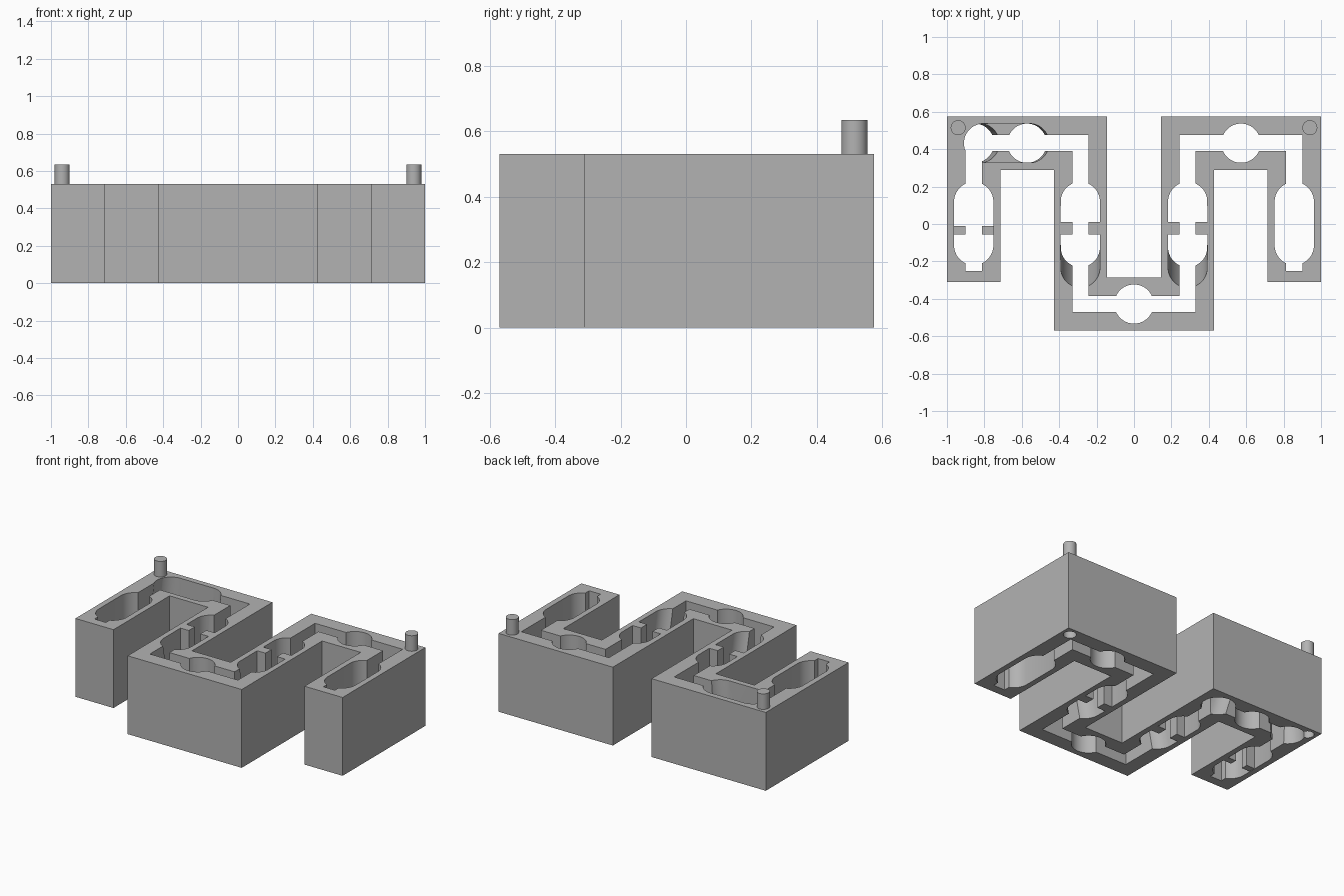
import bpy, bmesh, math

cube = bpy.data.objects.get("Cube")
if cube:
    bpy.data.objects.remove(cube, do_unlink=True)

H = 0.53        # block height
R = 0.105       # pocket radius
W = 0.043       # half width of the channel
LEG, INNER, BACK, FRONT = 0.857, 0.287, 0.432, -0.428   # channel centre lines
LOW, TOP = -0.05, H + 0.05

grey = bpy.data.materials.new("plain grey")
grey.use_nodes = True
grey.diffuse_color = (0.45, 0.45, 0.45, 1)
grey.node_tree.nodes["Principled BSDF"].inputs["Base Color"].default_value = (0.45, 0.45, 0.45, 1)


def make_object(name, bm):
    bmesh.ops.recalc_face_normals(bm, faces=bm.faces)
    mesh = bpy.data.meshes.new(name)
    bm.to_mesh(mesh)
    bm.free()
    obj = bpy.data.objects.new(name, mesh)
    bpy.context.collection.objects.link(obj)
    mesh.materials.append(grey)
    return obj


def prism(name, outline, z0, z1):
    bm = bmesh.new()
    face = bm.faces.new([bm.verts.new((x, y, z0)) for x, y in outline])
    ext = bmesh.ops.extrude_face_region(bm, geom=[face])
    verts = [v for v in ext["geom"] if isinstance(v, bmesh.types.BMVert)]
    bmesh.ops.translate(bm, verts=verts, vec=(0, 0, z1 - z0))
    return make_object(name, bm)


def box(name, x0, x1, y0, y1, z0, z1):
    return prism(name, [(x0, y0), (x1, y0), (x1, y1), (x0, y1)], z0, z1)


def ring(x, y, z, r=R, n=32):
    return [(x + r * math.cos(a), y + r * math.sin(a), z)
            for a in (math.tau * (i + 0.5) / n for i in range(n))]


def hull(name, points):
    bm = bmesh.new()
    for p in points:
        bm.verts.new(p)
    res = bmesh.ops.convex_hull(bm, input=bm.verts)
    loose = {v for v in res["geom_interior"] + res["geom_unused"] if isinstance(v, bmesh.types.BMVert)}
    bmesh.ops.delete(bm, geom=list(loose), context="VERTS")
    bmesh.ops.dissolve_limit(bm, angle_limit=0.01, verts=bm.verts, edges=bm.edges)
    return make_object(name, bm)


def combine(target, tool, operation="DIFFERENCE"):
    mod = target.modifiers.new("cut", "BOOLEAN")
    mod.operation, mod.solver, mod.object = operation, "EXACT", tool
    deps = bpy.context.evaluated_depsgraph_get()
    mesh = bpy.data.meshes.new_from_object(target.evaluated_get(deps))
    target.modifiers.clear()
    target.data = mesh
    bpy.data.objects.remove(tool, do_unlink=True)


def pocket(*spots, z0=LOW, z1=TOP):
    points = [p for x, y in spots for z in (z0, z1) for p in ring(x, y, z)]
    combine(body, hull("pocket", points))


# Serpentine block
half = [(0.145, -0.285), (0.145, 0.575), (1, 0.575), (1, -0.31), (0.715, -0.31),
        (0.715, 0.29), (0.427, 0.29), (0.427, -0.57)]
body = prism("serpentine_block", half + [(-x, y) for x, y in reversed(half)], 0, H)

# Upright pockets in the outer legs and cross runs
for s in (-1, 1):
    pocket((s * LEG, 0.12), (s * LEG, -0.115))
    pocket((s * 0.572, BACK))
pocket((0, FRONT))

# Inner leg pockets, each side of a dividing rib; the front one leans outward at the top
for s in (-1, 1):
    x = s * INNER
    for y, top_y, flat in ((0.12, 0.12, 0.01), (-0.115, -0.245, -0.055)):
        points = ring(x, y, LOW) + ring(x, top_y, TOP)
        points += [(x + d, flat, z) for d in (-R, R) for z in (LOW, TOP)]
        # keep the far side of the rib flat
        points = [(a, max(b, flat) if y > 0 else min(b, flat), c) for a, b, c in points]
        combine(body, hull("leg_pocket", points))

# Long trough and leaning pockets in the rear run on one side
combine(body, hull("leaning_pocket", ring(-LEG, BACK, LOW) + ring(-0.8, BACK, TOP)))
combine(body, hull("trough", ring(-0.8, BACK, TOP) + ring(-0.555, BACK, TOP)
                   + ring(-0.77, BACK, 0.3) + ring(-0.575, BACK, 0.3)))
combine(body, hull("under_pocket", ring(-INNER, BACK, LOW) + ring(-0.4, BACK, 0.3)))

# Low rib across one outer leg
combine(body, box("rib", -LEG - 0.12, -LEG + 0.12, -0.055, -0.01, 0.002, 0.25), "UNION")

# Continuous channel through the whole block
channel_half = [(INNER - W, FRONT + W), (INNER - W, BACK + W), (LEG + W, BACK + W),
                (LEG + W, -0.25), (LEG - W, -0.25), (LEG - W, BACK - W),
                (INNER + W, BACK - W), (INNER + W, FRONT - W)]
combine(body, prism("channel", channel_half + [(-x, y) for x, y in reversed(channel_half)], LOW, TOP))

# Locating pins on top with matching sockets underneath
pins = []
for side, s in (("left", 1), ("right", -1)):
    combine(body, hull("socket", ring(s * 0.94, 0.515, LOW, 0.04) + ring(s * 0.94, 0.515, 0.11, 0.04)))
    pins.append(hull(side + "_pin", ring(s * 0.94, 0.515, H - 0.01, 0.04)
                     + ring(s * 0.94, 0.515, 0.635, 0.04)))

# Smooth round walls, keep corners crisp
for obj in [body] + pins:
    bpy.ops.object.select_all(action="DESELECT")
    obj.select_set(True)
    bpy.context.view_layer.objects.active = obj
    bpy.ops.object.shade_smooth_by_angle(angle=math.radians(25))
